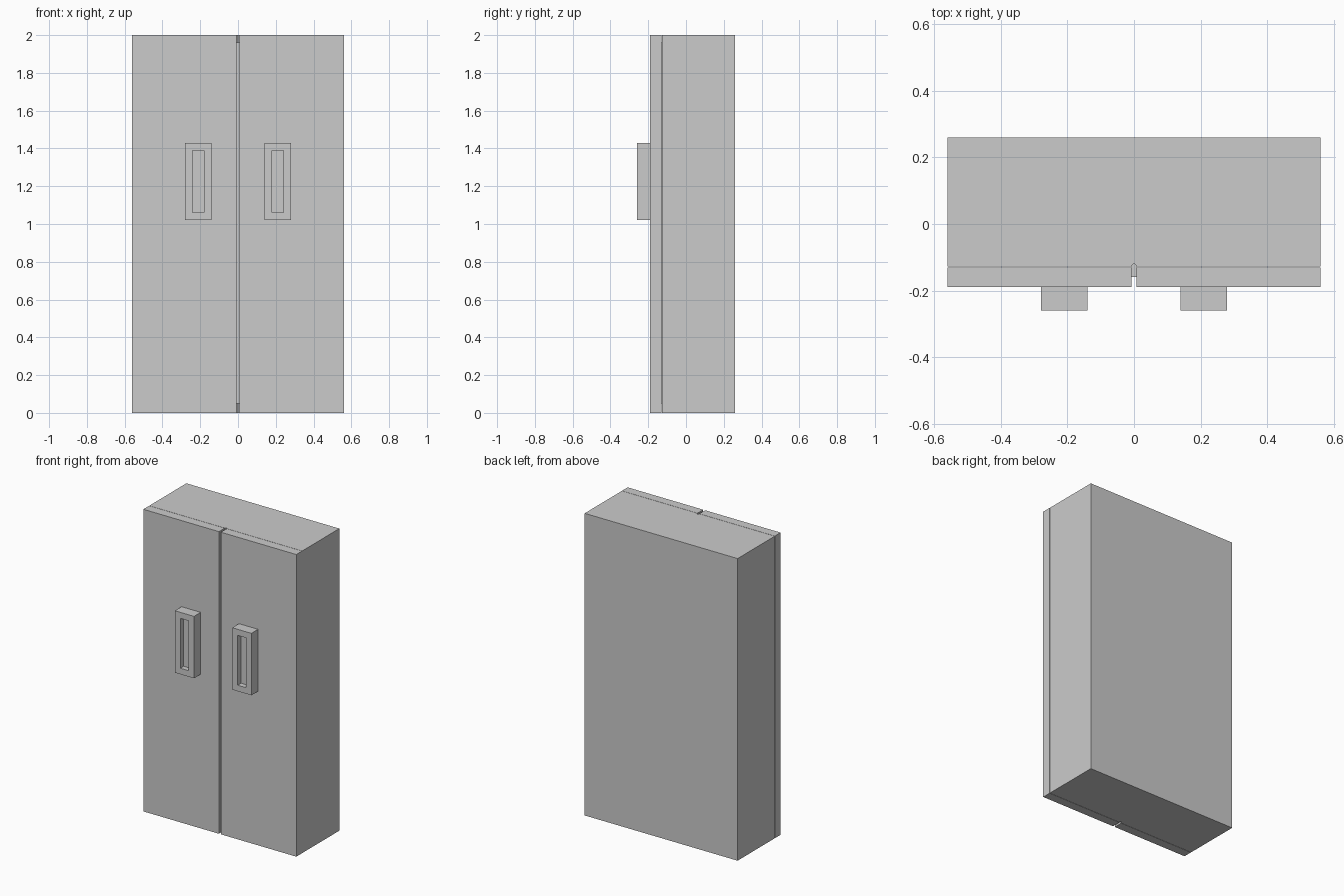
import bpy, bmesh

if "Cube" in bpy.data.objects:
    bpy.data.objects.remove(bpy.data.objects["Cube"])


def mesh_object(name, bm):
    bmesh.ops.recalc_face_normals(bm, faces=bm.faces)
    mesh = bpy.data.meshes.new(name)
    bm.to_mesh(mesh)
    bm.free()
    obj = bpy.data.objects.new(name, mesh)
    bpy.context.collection.objects.link(obj)
    return obj


def prism(name, outline, z0, z1):
    """Extrude an xy outline from z0 up to z1."""
    bm = bmesh.new()
    face = bm.faces.new([bm.verts.new((x, y, z0)) for x, y in outline])
    ext = bmesh.ops.extrude_face_region(bm, geom=[face])
    verts = [v for v in ext["geom"] if isinstance(v, bmesh.types.BMVert)]
    bmesh.ops.translate(bm, verts=verts, vec=(0, 0, z1 - z0))
    return mesh_object(name, bm)


def box(name, x0, x1, y0, y1, z0, z1):
    return prism(name, [(x0, y0), (x1, y0), (x1, y1), (x0, y1)], z0, z1)


def cut(obj, cutter):
    mod = obj.modifiers.new("cut", "BOOLEAN")
    mod.operation = "DIFFERENCE"
    mod.solver = "EXACT"
    mod.object = cutter
    cutter.hide_render = True
    cutter.hide_set(True)


# Main cabinet with a small pointed notch at each end of the centre seam
body = box("cabinet_body", -0.56, 0.56, -0.128, 0.26, 0, 2)
notch = [(-0.008, -0.14), (0.008, -0.14), (0.008, -0.125), (0, -0.119), (-0.008, -0.125)]
for label, z0, z1 in (("bottom", -0.02, 0.05), ("top", 1.96, 2.02)):
    cut(body, prism(label + "_notch_cutter", notch, z0, z1))

# Recessed strip behind the gap between the doors
box("centre_strip", -0.007, 0.007, -0.16, -0.128, 0.05, 1.96)

# Paired doors and handles with a shallow recessed slot
for label, s in (("left", -1), ("right", 1)):
    door_x = sorted((s * 0.007, s * 0.56))
    handle_x = sorted((s * 0.14, s * 0.28))
    slot_x = sorted((s * 0.18, s * 0.24))
    box(label + "_door", *door_x, -0.19, -0.13, 0, 2)
    handle = box(label + "_handle", *handle_x, -0.26, -0.19, 1.02, 1.43)
    cut(handle, box(label + "_slot_cutter", *slot_x, -0.30, -0.225, 1.06, 1.39))
